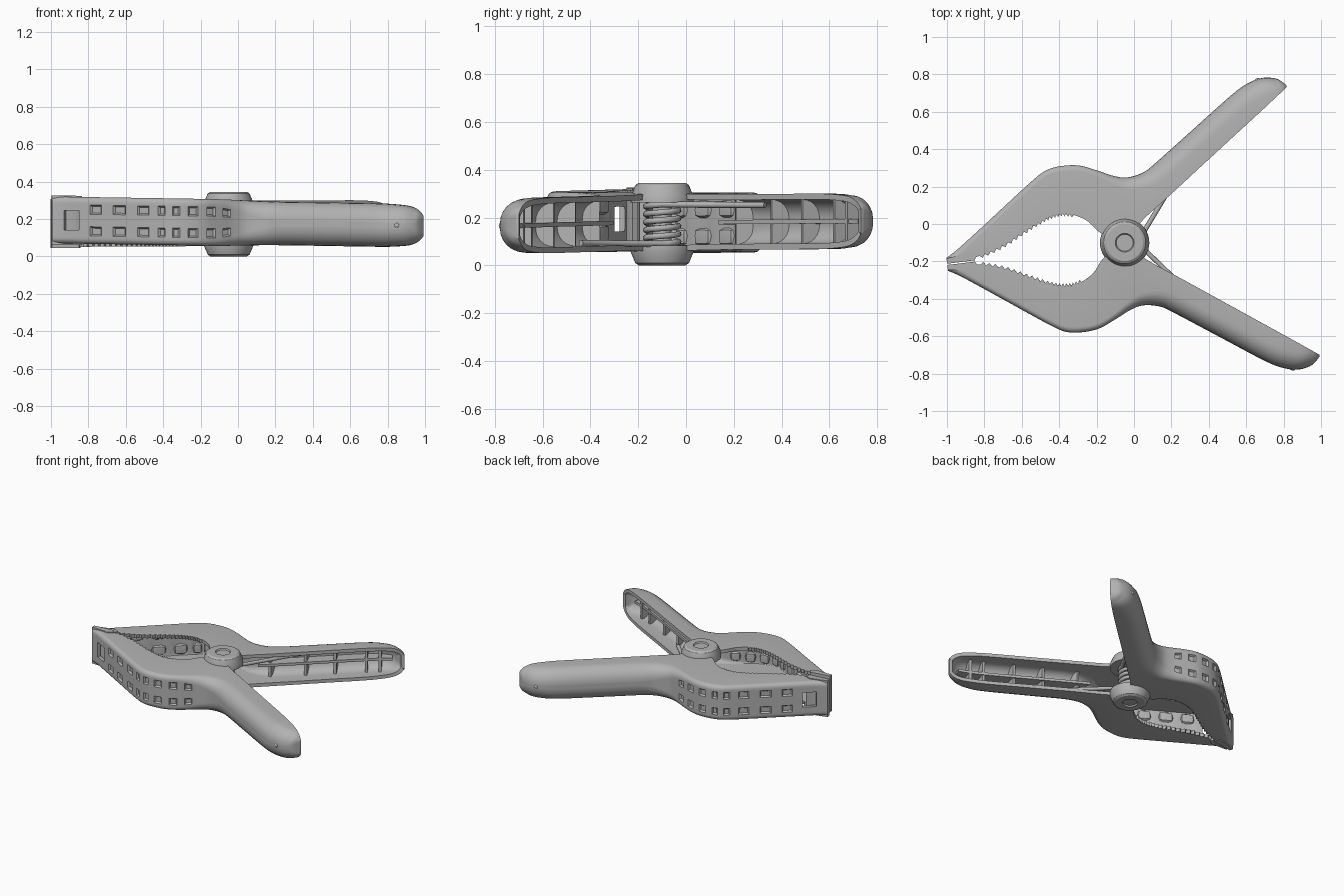
import bpy, bmesh, math
from mathutils import Vector

if "Cube" in bpy.data.objects:
    bpy.data.objects.remove(bpy.data.objects["Cube"])

GREY = (0.45, 0.45, 0.45, 1)
mat = bpy.data.materials.new("plain grey")
mat.use_nodes = True
mat.diffuse_color = GREY
mat.node_tree.nodes["Principled BSDF"].inputs["Base Color"].default_value = GREY

PIVOT = Vector((-0.05, -0.1, 0))
TURN = math.radians(13.9)
SUB = 8

# arm stations around the pivot: outer u, v, inner u, v, height factor
STATIONS = [
    (-.945, .150, -.945, .118, 1), (-.88, .178, -.86, .115, 1), (-.77, .237, -.77, .118, 1),
    (-.65, .303, -.64, .142, 1), (-.52, .375, -.51, .187, 1), (-.40, .440, -.40, .222, 1),
    (-.32, .475, -.32, .234, 1), (-.24, .480, -.25, .220, 1), (-.14, .460, -.17, .165, 1),
    (-.05, .410, -.11, .080, 1), (.03, .360, -.03, .045, 1), (.10, .335, .05, .050, 1),
    (.19, .342, .15, .110, 1), (.27, .378, .29, .185, 1), (.50, .500, .53, .317, 1),
    (.75, .632, .80, .465, 1), (.85, .670, .90, .520, .97), (.93, .678, .975, .562, .89),
    (1.0, .655, 1.02, .587, .70), (1.04, .612, 1.043, .600, .45)]


def place(side, u, v, z):
    """Arm coordinates to world: the lower arm is mirrored, the upper one is turned."""
    z += 0.18 + u * (0.005 if side > 0 else -0.016)
    if side < 0:
        return PIVOT + Vector((u, -v, z))
    c, s = math.cos(TURN), math.sin(TURN)
    return PIVOT + Vector((u * c - v * s, u * s + v * c, z))


def spline(a, b, c, d, t):
    return [0.5 * (2 * q + (r - p) * t + (2 * p - 5 * q + 4 * r - s) * t * t
                   + (3 * q - p - 3 * r + s) * t ** 3) for p, q, r, s in zip(a, b, c, d)]


def sample(pos):
    """Station values at a fractional station number."""
    last = len(STATIONS) - 1
    i = min(int(pos), last - 1)
    return spline(*[STATIONS[max(0, min(last, i + k))] for k in (-1, 0, 1, 2)], pos - i)


def section(pos):
    """Rounded U section as (u, v, z) points, from upper inner edge to lower inner edge."""
    ou, ov, iu, iv, f = sample(pos)
    blend = max(0, min(1, (ou + 0.1) / 0.4))
    blend = blend * blend * (3 - 2 * blend)
    h = (0.125 - 0.009 * blend) * f
    axis = Vector((ou - iu, ov - iv))
    d = axis.length
    axis /= d
    r = min(0.03 + 0.07 * blend, 0.9 * d, 0.9 * h)
    tooth = -0.016 if 2 <= pos <= 7.2 and round(pos * SUB) % 2 else 0
    w = h - r
    half = [(tooth, h)]
    half += [(d - r + r * math.sin(a), w + r * math.cos(a))
             for a in [k * math.pi / 12 for k in range(7)]]
    half += [(d, w * k) for k in (.87, .55, .35)]
    pts = half + [(x, -z) for x, z in reversed(half)]
    return [(iu + axis.x * x, iv + axis.y * x, z) for x, z in pts]


def finish(bm, name, thick=0, offset=-1, angle=38):
    me = bpy.data.meshes.new(name)
    bm.to_mesh(me)
    bm.free()
    ob = bpy.data.objects.new(name, me)
    bpy.context.collection.objects.link(ob)
    me.materials.append(mat)
    bpy.ops.object.select_all(action='DESELECT')
    ob.select_set(True)
    bpy.context.view_layer.objects.active = ob
    if thick:
        m = ob.modifiers.new("wall", 'SOLIDIFY')
        m.thickness, m.offset = thick, offset
        bpy.ops.object.modifier_apply(modifier=m.name)
    bpy.ops.object.shade_smooth_by_angle(angle=math.radians(angle))
    return ob


def arm(side, name):
    bm = bmesh.new()
    count = (len(STATIONS) - 1) * SUB + 1
    rings = [[bm.verts.new(place(side, *p)) for p in section(i / SUB)] for i in range(count)]
    n = len(rings[0])
    dents = []
    for i in range(count - 1):
        seg, k = divmod(i, SUB)
        for j in range(n - 1):
            # window behind the jaw pad
            if seg == 1 and k < 6 and 9 <= j <= 11:
                continue
            f = bm.faces.new((rings[i][j], rings[i + 1][j], rings[i + 1][j + 1], rings[i][j + 1]))
            # grip dents in two rows along the jaw
            if 2 <= seg <= 9 and 2 <= k <= 5 and j in (8, 9, 11, 12):
                dents.append(f)
    bm.faces.new(rings[0])
    bm.faces.new(rings[-1][::-1])
    if side < 0:
        bmesh.ops.reverse_faces(bm, faces=bm.faces[:])
    bm.normal_update()
    bmesh.ops.inset_region(bm, faces=dents, thickness=0.008, depth=-0.012, use_even_offset=True)
    finish(bm, name, 0.024)


def ribs(side, name):
    bm = bmesh.new()
    # long middle rib
    prev = None
    for i in range(12 * SUB, 17 * SUB + 1, 4):
        ou, ov, iu, iv, f = sample(i / SUB)
        row = [bm.verts.new(place(side, iu + (ou - iu) * t, iv + (ov - iv) * t, 0)) for t in (.4, .96)]
        if prev:
            bm.faces.new((prev[0], row[0], row[1], prev[1]))
        prev = row
    # cross ribs inside the U section
    for pos in (12.6, 13.7, 14.35, 15.1, 16):
        ou, ov, iu, iv, f = sample(pos)
        mid = Vector((iu * .5 + ou * .5, iv * .5 + ov * .5, 0))
        pts = section(pos)[1:-1]
        bm.faces.new([bm.verts.new(place(side, *(mid + (Vector(p) - mid) * 0.93))) for p in pts])
    finish(bm, name, 0.018, 0)


def prism(side, name, outline, z0, z1):
    bm = bmesh.new()
    low, top = [[bm.verts.new(place(side, u, v, z)) for u, v in outline] for z in (z0, z1)]
    bm.faces.new(low[::-1])
    bm.faces.new(top)
    for i in range(len(low)):
        j = (i + 1) % len(low)
        bm.faces.new((low[i], low[j], top[j], top[i]))
    bmesh.ops.recalc_face_normals(bm, faces=bm.faces)
    finish(bm, name)


def lathe(name, profile):
    bm = bmesh.new()
    vs = [bm.verts.new(PIVOT + Vector((r, 0, z))) for r, z in profile]
    es = [bm.edges.new(p) for p in zip(vs, vs[1:])]
    bmesh.ops.spin(bm, geom=vs + es, cent=PIVOT, axis=(0, 0, 1), angle=math.tau, steps=40)
    bmesh.ops.remove_doubles(bm, verts=bm.verts, dist=1e-5)
    bmesh.ops.recalc_face_normals(bm, faces=bm.faces)
    finish(bm, name, angle=30)


for side, label in ((1, "back"), (-1, "front")):
    arm(side, label + "_arm")
    ribs(side, label + "_handle_ribs")
    # pad at the jaw tip
    prism(side, label + "_jaw_pad",
          [(-.948, .119), (-.80, .101), (-.785, .125), (-.82, .150), (-.945, .146)], -.131, .131)
    # small hole plug near the handle end
    bm = bmesh.new()
    bmesh.ops.create_icosphere(bm, subdivisions=2, radius=0.018)
    ou, ov, *_ = sample(16.6)
    bmesh.ops.translate(bm, verts=bm.verts, vec=place(side, ou, ov - 0.012, 0))
    finish(bm, label + "_handle_stud")

# pivot bosses and pin
BOSS = [(0, .336), (.045, .336), (.05, .345), (.098, .345), (.112, .336), (.132, .288), (.132, .262), (0, .262)]
lathe("upper_boss", BOSS)
lathe("lower_boss", [(r, .345 - z) for r, z in BOSS])
lathe("pivot_pin", [(0, .05), (.04, .05), (.04, .3), (0, .3)])

# coil spring with a leg inside each handle
cu = bpy.data.curves.new("coil_spring", 'CURVE')
cu.dimensions = '3D'
cu.bevel_depth, cu.bevel_resolution, cu.use_fill_caps = 0.013, 2, True
TURNS = 5
path = [PIVOT + Vector((.068 * math.cos(a), .068 * math.sin(a), .09 + .165 * a / (math.tau * TURNS)))
        for a in [k * math.tau / 20 for k in range(20 * TURNS + 1)]]
path = [place(-1, .42, .34, -.08)] + path + [place(1, .42, .34, .07)]
sp = cu.splines.new('POLY')
sp.points.add(len(path) - 1)
for p, co in zip(sp.points, path):
    p.co = (*co, 1)
cu.materials.append(mat)
spring = bpy.data.objects.new("coil_spring", cu)
bpy.context.collection.objects.link(spring)
